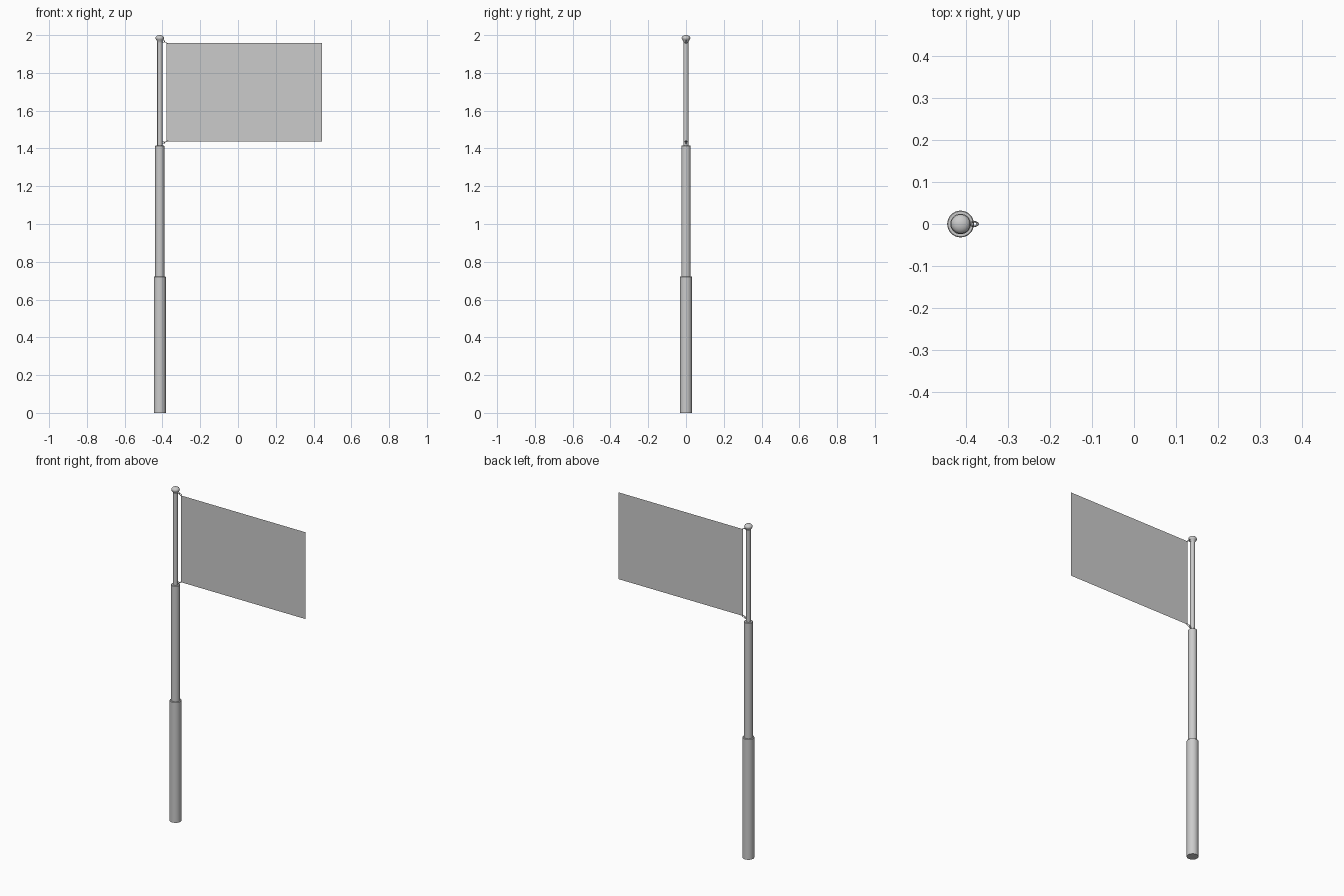
import bpy, bmesh, math
from mathutils import Vector

if "Cube" in bpy.data.objects:
    bpy.data.objects.remove(bpy.data.objects["Cube"])

PX = -0.414  # pole axis


def lathe(name, profile, segs=32):
    """Revolve (radius, z) points about the pole axis."""
    bm = bmesh.new()
    vs = [bm.verts.new((r, 0, z)) for r, z in profile]
    es = [bm.edges.new(p) for p in zip(vs, vs[1:])]
    bmesh.ops.spin(bm, geom=vs + es, cent=(0, 0, 0), axis=(0, 0, 1),
                   angle=2 * math.pi, steps=segs)
    bmesh.ops.remove_doubles(bm, verts=bm.verts, dist=1e-5)
    bmesh.ops.recalc_face_normals(bm, faces=bm.faces)
    me = bpy.data.meshes.new(name)
    bm.to_mesh(me)
    bm.free()
    ob = bpy.data.objects.new(name, me)
    ob.location.x = PX
    bpy.context.collection.objects.link(ob)
    smooth(ob)
    return ob


def smooth(ob):
    bpy.ops.object.select_all(action='DESELECT')
    ob.select_set(True)
    bpy.context.view_layer.objects.active = ob
    bpy.ops.object.shade_smooth_by_angle(angle=math.radians(35))


def tube(name, r, z0, z1, b=0.002):
    lathe(name, [(0, z0), (r, z0), (r, z1 - b), (r - b, z1), (0, z1)])


def ring(name, loc, rot, major, minor, stretch=1.0):
    bpy.ops.mesh.primitive_torus_add(location=loc, rotation=rot, major_radius=major,
                                     minor_radius=minor, major_segments=20, minor_segments=8)
    ob = bpy.context.object
    ob.name = name
    ob.scale.x = stretch
    smooth(ob)


# Telescoping pole sections
tube("pole_lower", 0.032, 0, 0.722)
tube("pole_middle", 0.0245, 0.70, 1.415)
tube("pole_upper", 0.0135, 1.40, 1.975, 0.001)

# Finial: flared collar under a flattened ball
cap = [(0, 1.962), (0.0135, 1.962), (0.0155, 1.970), (0.021, 1.977)]
cap += [(0.023 * math.cos(a), 1.984 + 0.016 * math.sin(a))
        for a in [math.radians(d) for d in range(-10, 90, 10)]]
lathe("finial", cap + [(0, 2.0)])

# Flag cloth
bpy.ops.mesh.primitive_plane_add(size=1, location=(0.034, 0, 1.697),
                                 rotation=(math.pi / 2, 0, 0))
flag = bpy.context.object
flag.name = "flag"
flag.scale = (0.824, 0.52, 1)

# Eyelet on the pole plus sloping link to each flag corner
for label, z, tilt in (("top", 1.968, 0.5), ("bottom", 1.430, -0.4)):
    ring("eyelet_" + label, (PX + 0.0185, 0, z), (math.pi / 2, 0, 0), 0.006, 0.0018)
    ring("link_" + label, (PX + 0.032, 0, z - 0.014 * math.sin(tilt)),
         (0, tilt, 0), 0.0055, 0.0016, 1.8)
